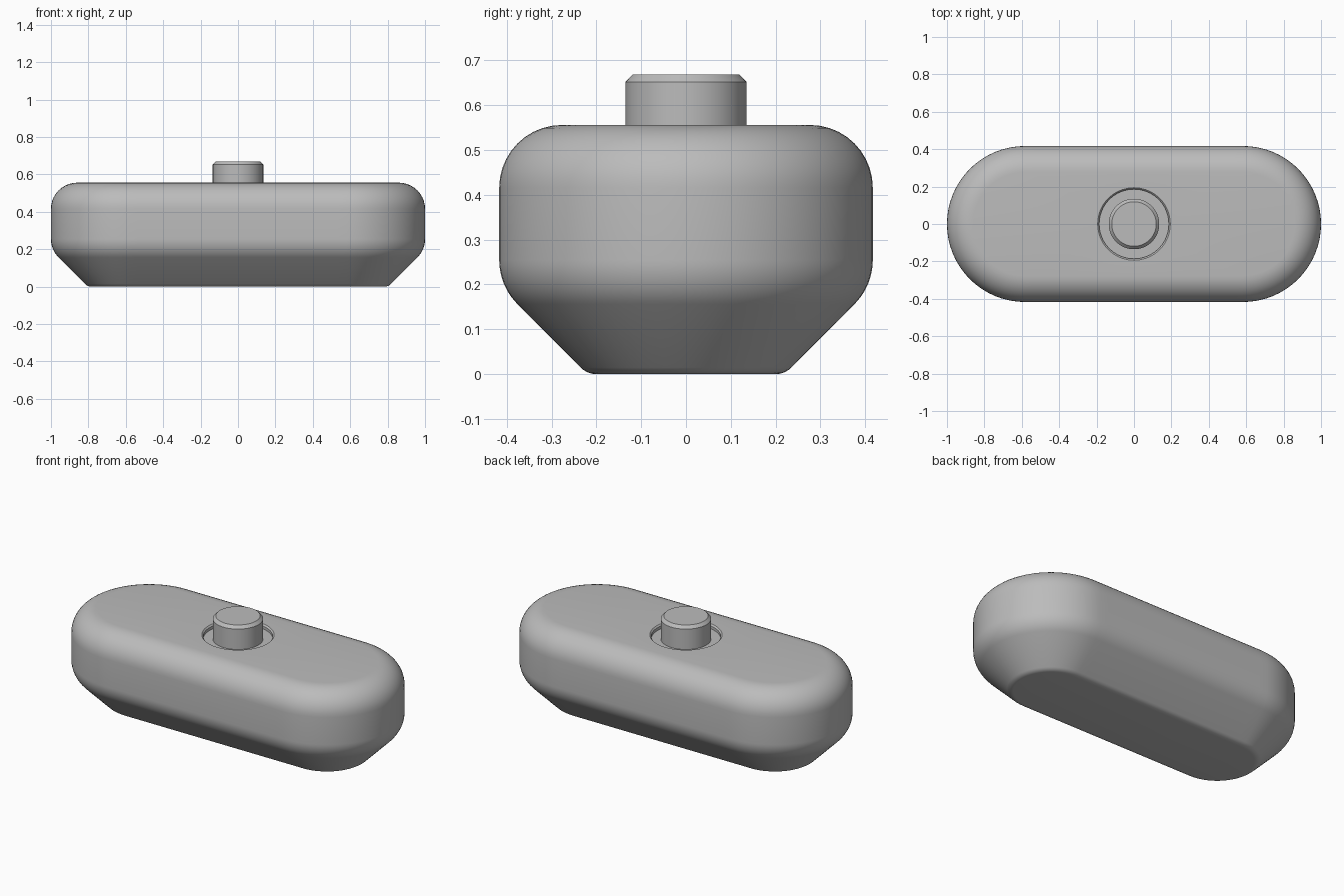
import bpy, bmesh
from math import pi, sin, cos, tan, radians, hypot

cube = bpy.data.objects.get("Cube")
if cube:
    bpy.data.objects.remove(cube)

grey = bpy.data.materials.new("plain grey")
grey.use_nodes = True
colour = (0.5, 0.5, 0.5, 1)
grey.diffuse_color = colour
grey.node_tree.nodes["Principled BSDF"].inputs["Base Color"].default_value = colour

HALF = 0.583      # half of the straight sides
WIDE = 0.417      # half of the body width
TOP = 0.556


def fillet(wall, z, radius, start, end, steps=10):
    """Arc of (reach, z) points around a centre, by angle in degrees."""
    return [(wall + radius * cos(radians(start + (end - start) * i / steps)),
             z + radius * sin(radians(start + (end - start) * i / steps)))
            for i in range(steps + 1)]


def capsule(reach, z, arc=32, straight=24):
    """Closed outline with two round ends and two straight sides."""
    half = [(HALF + reach * cos(a), reach * sin(a))
            for a in (pi * i / arc - pi / 2 for i in range(arc + 1))]
    half += [(HALF - 2 * HALF * i / straight, reach) for i in range(1, straight)]
    return [(x, y, z) for x, y in half] + [(-x, -y, z) for x, y in half]


def circle(radius, z, outline):
    """Circle whose points lie in the same directions as an outline's."""
    return [(radius * x / hypot(x, y), radius * y / hypot(x, y), z)
            for x, y, _ in outline]


def loft(name, rings):
    """Skin the rings from bottom to top and cap both ends."""
    bm = bmesh.new()
    loops = [[bm.verts.new(p) for p in ring] for ring in rings]
    for low, high in zip(loops, loops[1:]):
        for i in range(len(low)):
            bm.faces.new((low[i - 1], low[i], high[i], high[i - 1]))
    bm.faces.new(loops[0][::-1])
    bm.faces.new(loops[-1])
    bmesh.ops.recalc_face_normals(bm, faces=bm.faces)
    mesh = bpy.data.meshes.new(name)
    bm.to_mesh(mesh)
    bm.free()
    mesh.materials.append(grey)
    obj = bpy.data.objects.new(name, mesh)
    bpy.context.collection.objects.link(obj)
    bpy.ops.object.select_all(action='DESELECT')
    obj.select_set(True)
    bpy.context.view_layer.objects.active = obj
    bpy.ops.object.shade_smooth_by_angle(angle=radians(30))
    return obj


# Body: rounded foot, slanted underside, rounded shoulder, shallow round recess
R = 0.14
bend = R * tan(radians(22.5))
profile = (fillet(0.2, 0.05, 0.05, -90, -45, 5)
           + fillet(WIDE - R, 0.197 + bend, R, -45, 0)
           + fillet(WIDE - R, TOP - R, R, 0, 90))
rings = [capsule(reach, z) for reach, z in profile]
rim = rings[-1]
rings += [circle(0.194, TOP, rim), circle(0.186, TOP - 0.008, rim),
          circle(0.186, TOP - 0.025, rim)]
loft("body", rings)

# Round pin with a bevelled top
around = [(cos(a), sin(a), 0) for a in (2 * pi * i / 64 for i in range(64))]
loft("pin", [circle(r, z, around) for r, z in
             ((0.135, TOP - 0.03), (0.135, 0.652), (0.119, 0.669))])
